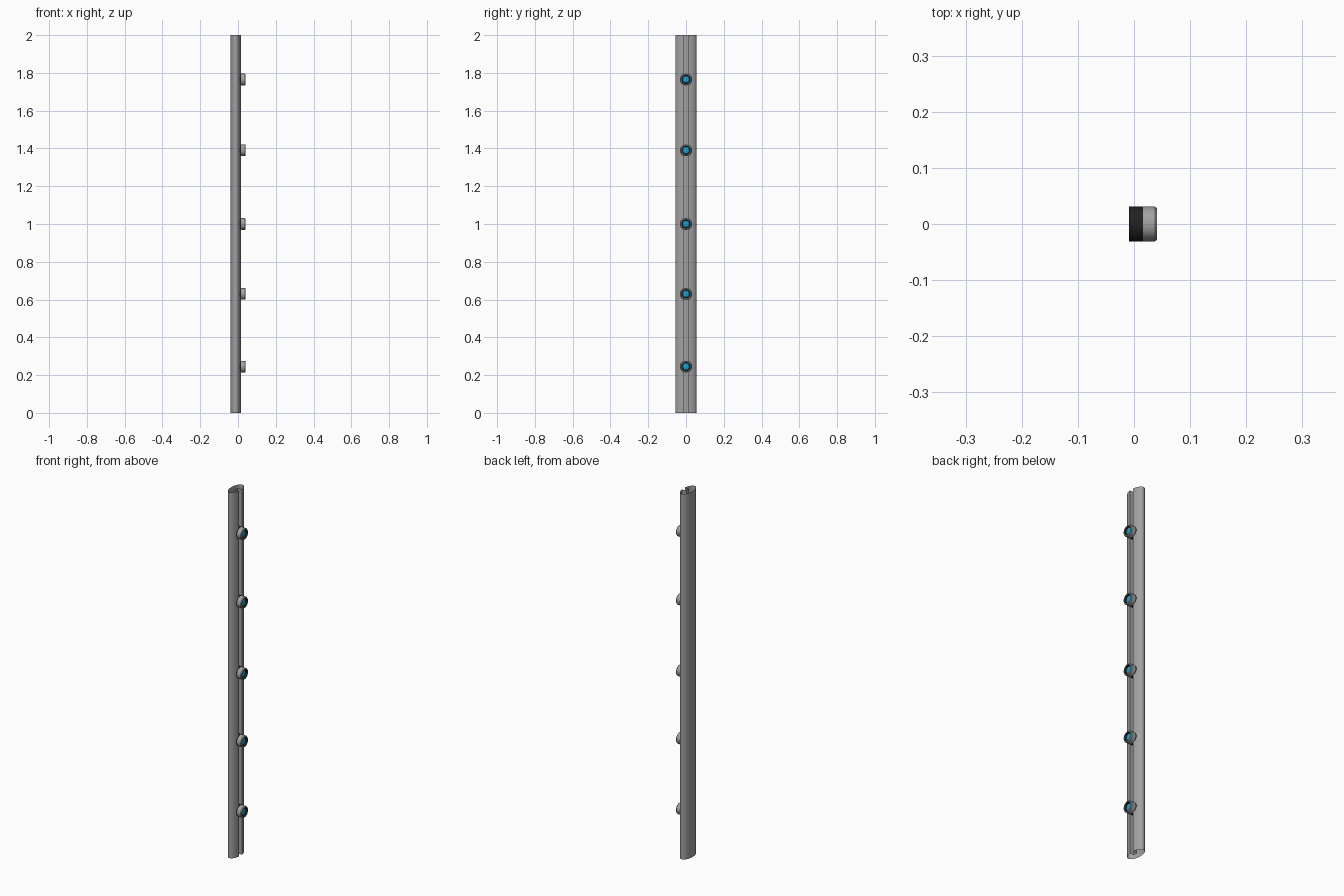
import bpy, bmesh, math

if "Cube" in bpy.data.objects:
    bpy.data.objects.remove(bpy.data.objects["Cube"])


def material(name, rgb):
    m = bpy.data.materials.new(name)
    m.diffuse_color = (*rgb, 1)
    m.use_nodes = True
    m.node_tree.nodes["Principled BSDF"].inputs["Base Color"].default_value = m.diffuse_color
    return m


GREY = material("satin grey", (0.36, 0.36, 0.36))
METAL = material("nozzle grey", (0.36, 0.36, 0.36))
BLACK = material("black", (0.015, 0.015, 0.015))
BLUE = material("lens blue", (0.01, 0.36, 0.62))


def finish(bm, name, mats):
    me = bpy.data.meshes.new(name)
    bm.to_mesh(me)
    bm.free()
    ob = bpy.data.objects.new(name, me)
    bpy.context.collection.objects.link(ob)
    for m in mats:
        me.materials.append(m)
    bpy.ops.object.select_all(action='DESELECT')
    bpy.context.view_layer.objects.active = ob
    ob.select_set(True)
    bpy.ops.object.shade_smooth_by_angle(angle=math.radians(35))
    return ob


# Column: open-ended elliptical tube with a square groove down the +x side
CX, A, B = -0.0125, 0.0285, 0.056
GROOVE, FLOOR = 0.012, -0.01
start = math.asin(GROOVE / B)
N = 48
profile = []
for i in range(N + 1):
    t = start + (2 * math.pi - 2 * start) * i / N
    profile.append((CX + A * math.cos(t), B * math.sin(t)))
profile += [(FLOOR, -GROOVE), (FLOOR, GROOVE)]

bm = bmesh.new()
low = [bm.verts.new((x, y, 0)) for x, y in profile]
high = [bm.verts.new((x, y, 2)) for x, y in profile]
for i in range(len(profile)):
    j = (i + 1) % len(profile)
    bm.faces.new((low[i], low[j], high[j], high[i]))
finish(bm, "column", [GREY])


# Surface of revolution about the x axis; closes to a point where radius is 0
def lathe(name, rows, z, mats, pick, seg=32):
    bm = bmesh.new()
    rings = []
    for x, r in rows:
        if r == 0:
            rings.append([bm.verts.new((x, 0, z))] * seg)
        else:
            rings.append([bm.verts.new((x, r * math.cos(2 * math.pi * k / seg),
                                        z + r * math.sin(2 * math.pi * k / seg)))
                          for k in range(seg)])
    for n, (a, b) in enumerate(zip(rings, rings[1:])):
        for k in range(seg):
            j = (k + 1) % seg
            vs = list(dict.fromkeys((a[k], a[j], b[j], b[k])))
            bm.faces.new(vs).material_index = pick[n]
    bmesh.ops.recalc_face_normals(bm, faces=bm.faces)
    return finish(bm, name, mats)


for i, z in enumerate((0.245, 0.63, 1.0, 1.39, 1.765), 1):
    # Nozzle: black body inside the column, grey rim, black recess
    lathe(f"nozzle_{i}",
          [(-0.009, 0), (-0.009, 0.031), (0.016, 0.031), (0.037, 0.031),
           (0.041, 0.028), (0.041, 0.023), (0.031, 0.021), (0.031, 0)],
          z, [METAL, BLACK], [1, 1, 0, 0, 0, 1, 1])
    # Blue lens sitting in the recess
    lathe(f"lens_{i}", [(0.031, 0.019), (0.034, 0.017), (0.036, 0.009), (0.0365, 0)],
          z, [BLUE], [0, 0, 0])
